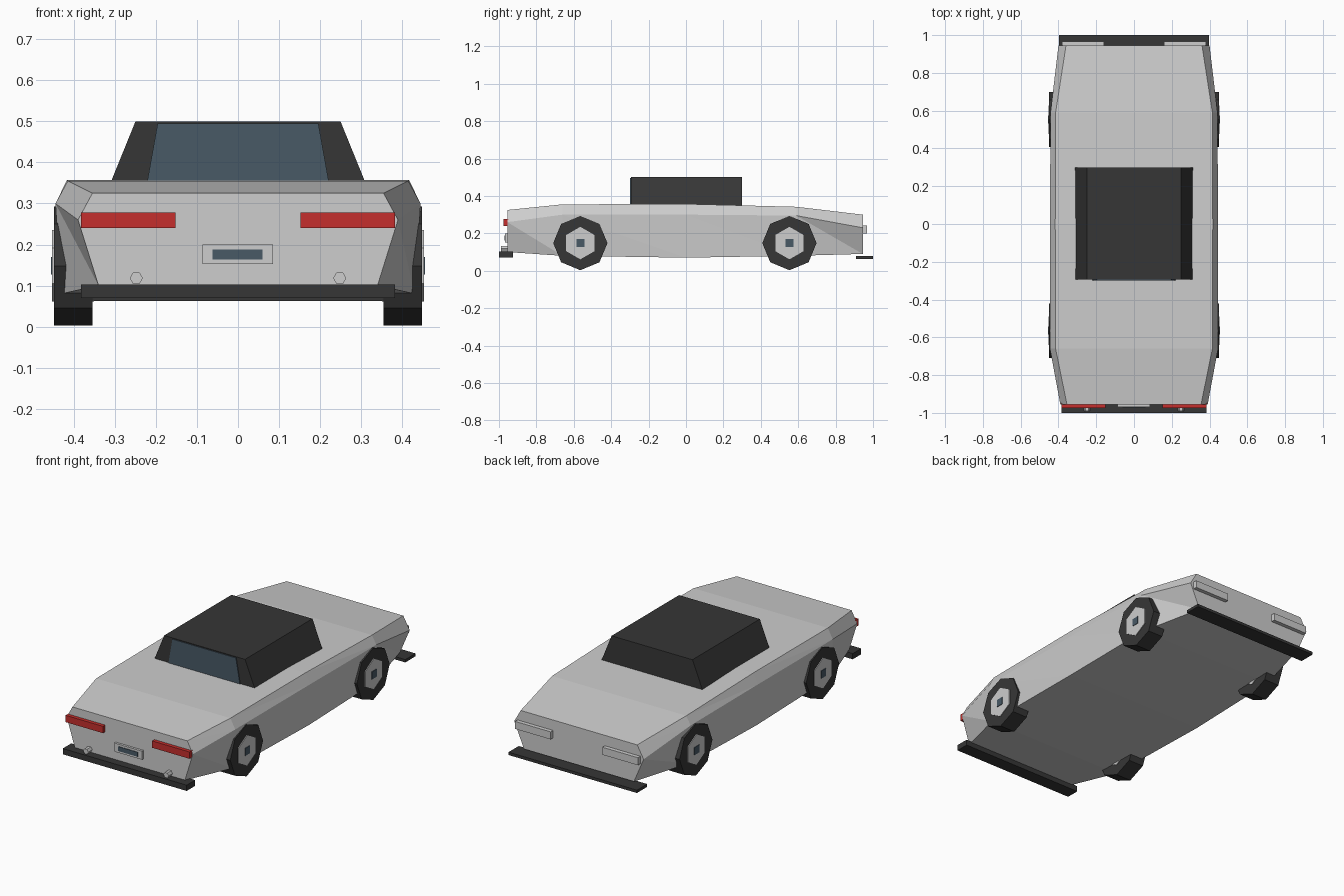
import bpy, bmesh
from math import cos, sin, pi, radians

cube = bpy.data.objects.get("Cube")
if cube:
    bpy.data.objects.remove(cube, do_unlink=True)


def material(name, r, g, b):
    m = bpy.data.materials.new(name)
    m.use_nodes = True
    m.diffuse_color = (r, g, b, 1)
    bsdf = next(n for n in m.node_tree.nodes if n.type == 'BSDF_PRINCIPLED')
    bsdf.inputs["Base Color"].default_value = (r, g, b, 1)
    return m


silver = material("silver_paint", 0.61, 0.61, 0.61)
black = material("black_rubber", 0.037, 0.037, 0.037)
glass = material("blue_grey_glass", 0.065, 0.1, 0.133)
red = material("red_lens", 0.56, 0.028, 0.026)


def finish(name, bm, mat):
    bmesh.ops.recalc_face_normals(bm, faces=bm.faces)
    mesh = bpy.data.meshes.new(name)
    bm.to_mesh(mesh)
    bm.free()
    mesh.materials.append(mat)
    obj = bpy.data.objects.new(name, mesh)
    bpy.context.scene.collection.objects.link(obj)
    return obj


def loft(name, rings, mat, triangles=False):
    """Skin a row of matching closed rings and cap both ends."""
    bm = bmesh.new()
    rows = [[bm.verts.new(p) for p in ring] for ring in rings]
    n = len(rows[0])
    for a, b in zip(rows, rows[1:]):
        for k in range(n):
            j = (k + 1) % n
            if triangles:
                bm.faces.new((a[k], a[j], b[j]))
                bm.faces.new((a[k], b[j], b[k]))
            else:
                bm.faces.new((a[k], a[j], b[j], b[k]))
    bm.faces.new(rows[0])
    bm.faces.new(rows[-1])
    return finish(name, bm, mat)


def prism_y(name, outline, y0, y1, mat):
    return loft(name, [[(x, y, z) for x, z in outline] for y in (y0, y1)], mat)


def prism_x(name, outline, x0, x1, mat):
    return loft(name, [[(x, y, z) for y, z in outline] for x in (x0, x1)], mat)


def rect(u0, u1, v0, v1):
    return [(u0, v0), (u1, v0), (u1, v1), (u0, v1)]


def trapezoid(bottom, top, z0, z1):
    return [(-bottom, z0), (bottom, z0), (top, z1), (-top, z1)]


def polygon(u, v, r, sides, start=0):
    return [(u + r * cos(radians(start) + 2 * pi * i / sides),
             v + r * sin(radians(start) + 2 * pi * i / sides)) for i in range(sides)]


# Body shell: y, then half width and height of deck, shoulder and sill
stations = [
    (-0.955, 0.355, 0.325, 0.39, 0.26, 0.34, 0.10),
    (-0.66, 0.415, 0.355, 0.445, 0.30, 0.43, 0.08),
    (0.0, 0.417, 0.357, 0.445, 0.30, 0.437, 0.07),
    (0.59, 0.415, 0.342, 0.442, 0.295, 0.43, 0.08),
    (0.945, 0.36, 0.30, 0.40, 0.23, 0.34, 0.09),
]
rings = []
for y, deck, dz, shoulder, sz, sill, bz in stations:
    half = [(deck, dz), (shoulder, sz), (sill, bz)]
    rings.append([(x, y, z) for x, z in half] + [(-x, y, z) for x, z in reversed(half)])
loft("body", rings, silver, triangles=True)

# Cabin and windscreen
prism_y("cabin", trapezoid(0.315, 0.25, 0.34, 0.50), -0.295, 0.30, black)
prism_y("windscreen", trapezoid(0.222, 0.196, 0.35, 0.495), -0.299, -0.293, glass)

# Bumpers
prism_y("front_bumper", rect(-0.383, 0.383, 0.07, 0.102), -1.0, -0.925, black)
prism_y("rear_bumper", rect(-0.397, 0.397, 0.062, 0.078), 0.91, 1.0, black)

# Number plate
prism_y("plate_frame", rect(-0.087, 0.085, 0.152, 0.20), -0.968, -0.95, silver)
prism_y("plate_panel", rect(-0.062, 0.06, 0.163, 0.188), -0.971, -0.965, glass)

# Mirrored parts
for s, side in ((1, "left"), (-1, "right")):
    prism_y(f"red_lamp_{side}", rect(s * 0.152, s * 0.383, 0.24, 0.278), -0.975, -0.945, red)
    prism_y(f"clear_lamp_{side}", rect(s * 0.16, s * 0.38, 0.20, 0.242), 0.93, 0.967, silver)
    prism_y(f"exhaust_{side}", polygon(s * 0.248, 0.118, 0.016, 6), -0.99, -0.94, silver)
    for y, end in ((-0.565, "front"), (0.553, "rear")):
        z = 0.148
        tag = f"{end}_{side}"
        prism_x(f"tyre_{tag}", polygon(y, z, 0.145, 8), s * 0.355, s * 0.449, black)
        prism_x(f"hub_{tag}", polygon(y, z, 0.087, 6, 90), s * 0.351, s * 0.453, silver)
        prism_x(f"hub_cap_{tag}", polygon(y, z, 0.03, 4, 45), s * 0.445, s * 0.456, glass)
